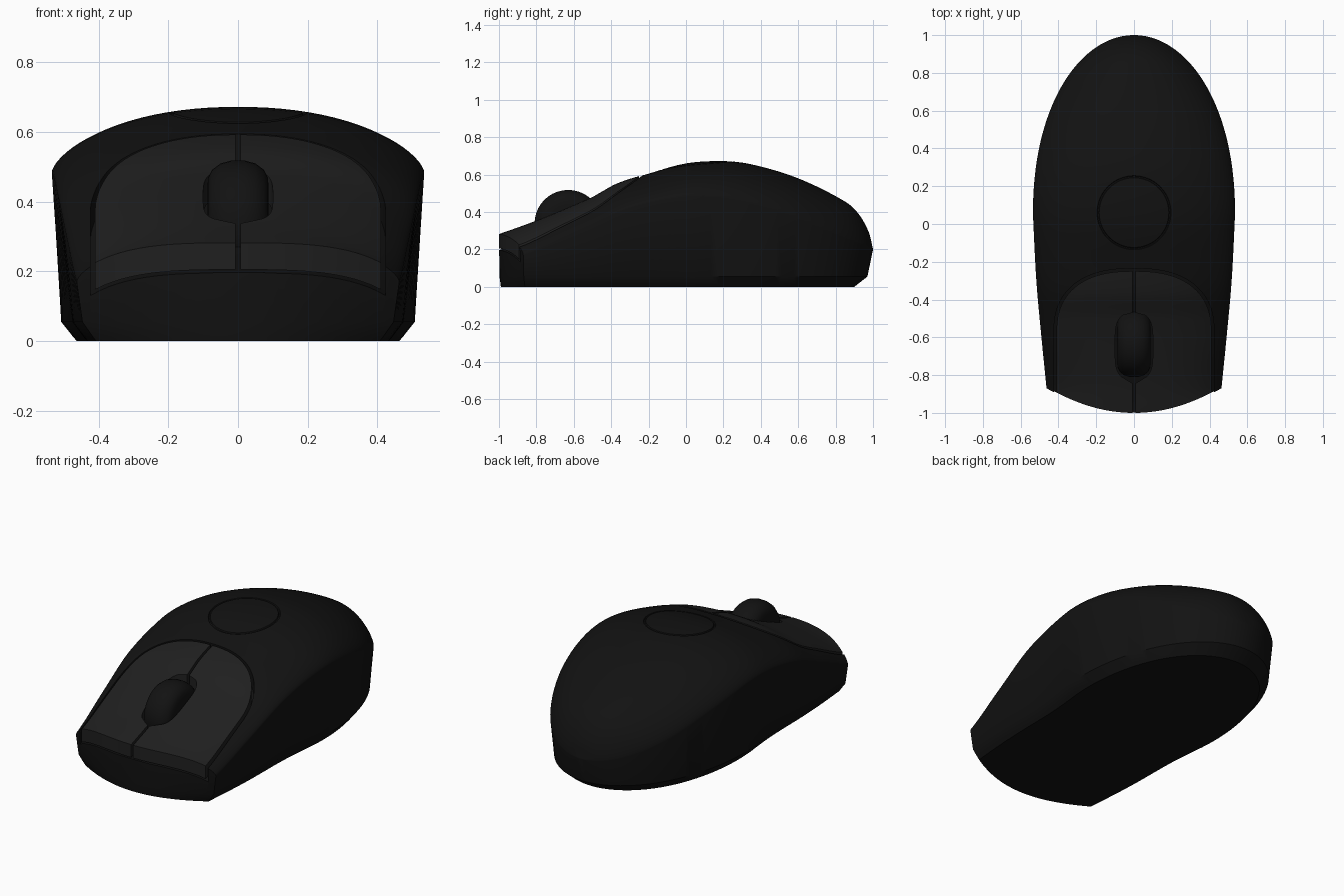
import bpy, bmesh, math

if "Cube" in bpy.data.objects:
    bpy.data.objects.remove(bpy.data.objects["Cube"])

TOP = [(-1, .28), (-.82, .345), (-.5, .48), (-.37, .55), (-.2, .605), (0, .66), (.2, .672), (.35, .655),
       (.6, .58), (.86, .45), (.93, .38), (.98, .285), (1, .2)]
SIDE = [(-1, .16), (-.87, .17), (-.6, .29), (-.3, .42), (0, .48), (.2, .475), (.5, .40), (.75, .30), (1, .2)]
WIDE = [(-1, .45), (-.87, .463), (-.6, .49), (-.3, .517), (.05, .535)]


def curve(pts, t):
    """Smooth interpolation through the points."""
    t = min(max(t, pts[0][0]), pts[-1][0])
    n = len(pts) - 1
    i = next(k for k in range(n) if t <= pts[k + 1][0])

    def slope(k):
        a, b = pts[max(k - 1, 0)], pts[min(k + 1, n)]
        return (b[1] - a[1]) / (b[0] - a[0])
    (x0, y0), (x1, y1) = pts[i], pts[i + 1]
    d = x1 - x0
    s = (t - x0) / d
    return ((2*s**3 - 3*s*s + 1) * y0 + (s**3 - 2*s*s + s) * d * slope(i)
            + (3*s*s - 2*s**3) * y1 + (s**3 - s*s) * d * slope(i + 1))


def half_width(y):
    if y <= .05:
        return curve(WIDE, y)
    return .535 * math.sqrt(max(0, 1 - min(1, (y - .05) / .95) ** 2.15))


def surf(u, y):
    """Height of the shell at lateral fraction u."""
    s, h = curve(SIDE, y), curve(TOP, y)
    return s + (h - s) * max(0, 1 - min(1, abs(u)) ** 2.2) ** .65


def bend(y, u):
    """Bow the front rows into the rounded nose."""
    return y + .13 * u * u * min(1, max(0, (-.2 - y) / .8)) ** 2


def make(name, bm, colour=None):
    bmesh.ops.remove_doubles(bm, verts=bm.verts, dist=1e-5)
    bmesh.ops.recalc_face_normals(bm, faces=bm.faces)
    me = bpy.data.meshes.new(name)
    bm.to_mesh(me)
    bm.free()
    ob = bpy.data.objects.new(name, me)
    bpy.context.collection.objects.link(ob)
    if colour:
        mat = bpy.data.materials.new(name + "_finish")
        mat.diffuse_color = (colour, colour, colour, 1)
        mat.use_nodes = True
        mat.node_tree.nodes["Principled BSDF"].inputs["Base Color"].default_value = mat.diffuse_color
        me.materials.append(mat)
    return ob


def activate(ob):
    bpy.ops.object.select_all(action='DESELECT')
    ob.select_set(True)
    bpy.context.view_layer.objects.active = ob


def grid_faces(bm, rows, closed=False):
    for a, b in zip(rows, rows[1:]):
        n = len(a)
        for j in range(n if closed else n - 1):
            k = (j + 1) % n
            bm.faces.new((a[j], a[k], b[k], b[j]))


def slab(bm, y0, y1, inner, outer, up, down, rows=40, cols=16):
    """Panel that follows the shell, between two edge functions."""
    layers = []
    for dz in (up, -down):
        g = []
        for i in range(rows + 1):
            y = y0 + (y1 - y0) * math.sin(i / rows * math.pi / 2)
            a, b = inner(y), max(outer(y), inner(y) + .002)
            row = []
            for j in range(cols + 1):
                x = a + (b - a) * j / cols
                yy = bend(y, x / half_width(y))
                row.append(bm.verts.new((x, yy, surf(x / half_width(yy), yy) + dz)))
            g.append(row)
        grid_faces(bm, g)
        layers.append(g)
    rims = [g[0] + [r[-1] for r in g[1:]] + g[-1][-2::-1] + [r[0] for r in g[-2:0:-1]] for g in layers]
    grid_faces(bm, rims, True)


def panel_edge(margin):
    def edge(y):
        t = max(0, (y + .6) / (.35 + margin))
        return (.41 + margin) * max(0, 1 - min(1, t) ** 2.5) ** .4
    return edge


def slot_edge(y):
    """Button inner edge: thin split, widening round the wheel."""
    t = min(1, abs(y + .65) / .18)
    return max(.007, .1 * (1 - t ** 4) ** .4)


# Body shell: domed top grid, then side walls and base from its border
bm = bmesh.new()
M, N = 60, 40
grid = []
for i in range(M):
    y = -1 + 2 * math.sin(i / M * math.pi / 2)
    row = []
    for j in range(N + 1):
        u = math.sin((j / N * 2 - 1) * math.pi / 2)
        yy = bend(y, u)
        row.append(bm.verts.new((u * half_width(yy), yy, surf(u, yy))))
    grid.append(row)
pole = bm.verts.new((0, 1, .2))
grid_faces(bm, grid)
for a, b in zip(grid[-1], grid[-1][1:]):
    bm.faces.new((a, b, pole))
rim = grid[0] + [r[-1] for r in grid[1:]] + [pole] + [r[0] for r in grid[:0:-1]]
rings = [rim]
for z, kx, ky in ((.055, .965, .03), (.012, .90, .085), (0, .88, .1)):
    ring = []
    for v in rim:
        x, y, _ = v.co
        waist = 1 - .05 * math.exp(-((y + .2) / .3) ** 2)
        back = 1 - ky * max(y, 0) if y > 0 else 1 - ky * .1
        ring.append(bm.verts.new((x * kx * waist, y * back, z)))
    rings.append(ring)
grid_faces(bm, rings, True)
bm.faces.new(rings[-1])
body = make("body_shell", bm, .006)

# Recess for the buttons
bm = bmesh.new()
wide = panel_edge(.014)
slab(bm, -1.15, -.236, lambda y: -wide(y), wide, .2, .085, cols=32)
recess = make("button_recess_cutter", bm)

# Round groove on the crown
bm = bmesh.new()
rings = []
for k in range(64):
    a = k / 64 * math.tau
    ring = []
    for m in range(6):
        b = m / 6 * math.tau
        r = .19 + .006 * math.cos(b)
        x, y = r * math.cos(a), .06 + r * math.sin(a)
        ring.append(bm.verts.new((x, y, surf(x / half_width(y), y) + .007 * math.sin(b))))
    rings.append(ring)
grid_faces(bm, rings + rings[:1], True)
groove = make("crown_groove_cutter", bm)

for cutter in (recess, groove):
    cutter.hide_render = True
    mod = body.modifiers.new("cut", 'BOOLEAN')
    mod.operation = 'DIFFERENCE'
    mod.solver = 'EXACT'
    mod.object = cutter
    activate(body)
    bpy.ops.object.modifier_apply(modifier=mod.name)
    bpy.data.objects.remove(cutter)

# Left and right buttons
bm = bmesh.new()
slab(bm, -1, -.25, slot_edge, panel_edge(0), .002, .075, rows=60)
buttons = make("buttons", bm, .014)
mod = buttons.modifiers.new("mirror", 'MIRROR')
mod.use_mirror_merge = False

# Scroll wheel, lathed about the x axis
bm = bmesh.new()
profile = [(-.088, .1), (-.086, .13), (-.075, .153), (-.05, .172), (-.02, .18)]
profile += [(-x, r) for x, r in reversed(profile)]
rings = [[bm.verts.new((x, -.63 + r * math.cos(k / 40 * math.tau), .338 + r * math.sin(k / 40 * math.tau)))
          for k in range(40)] for x, r in profile]
grid_faces(bm, rings, True)
bm.faces.new(rings[0])
bm.faces.new(rings[-1])
wheel = make("scroll_wheel", bm, .006)

for ob in (body, buttons, wheel):
    activate(ob)
    bpy.ops.object.shade_smooth_by_angle(angle=math.radians(35))
